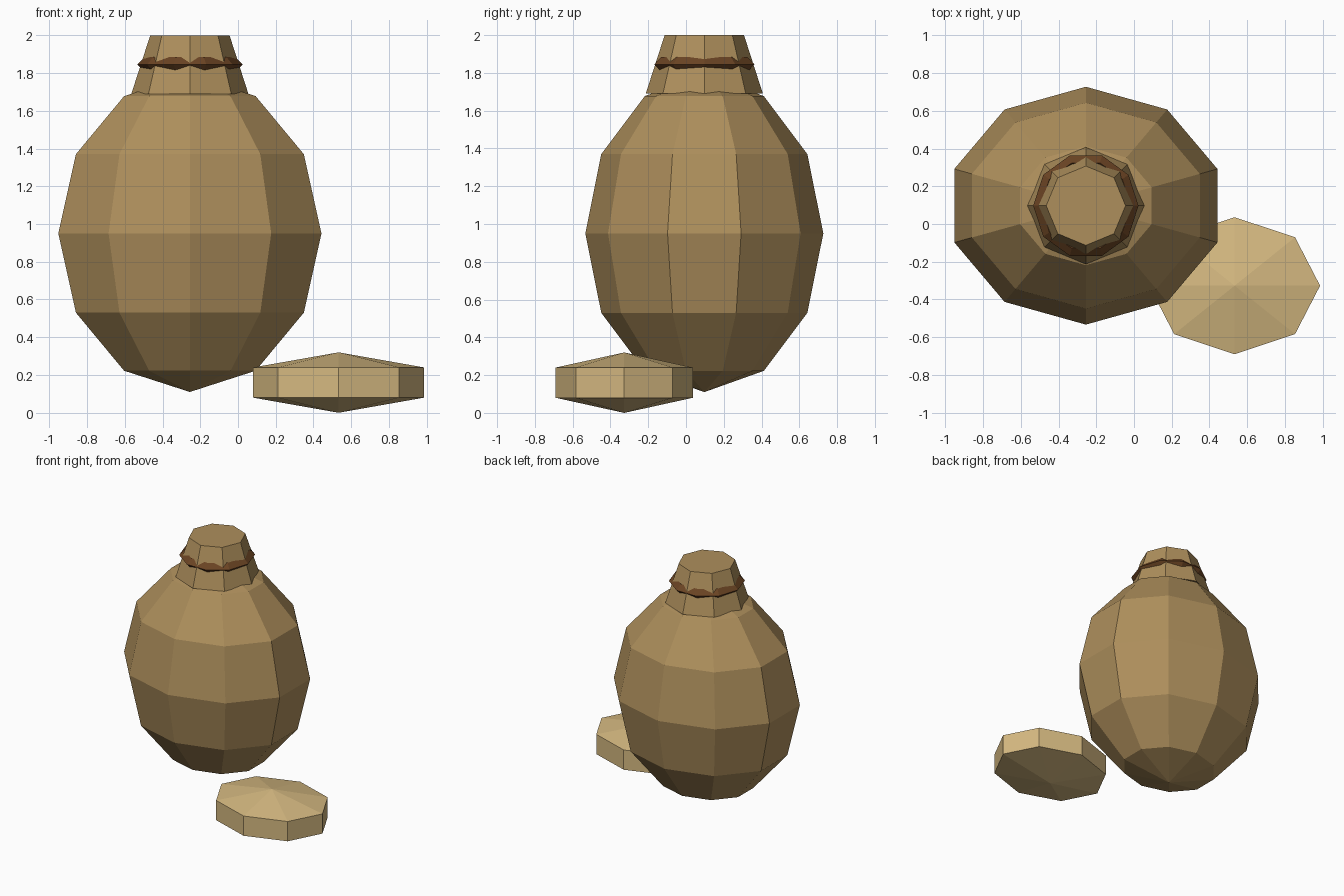
import bpy
import math

if "Cube" in bpy.data.objects:
    bpy.data.objects.remove(bpy.data.objects["Cube"])


def material(name, rgb):
    m = bpy.data.materials.new(name)
    m.diffuse_color = (*rgb, 1)
    m.use_nodes = True
    m.node_tree.nodes["Principled BSDF"].inputs["Base Color"].default_value = m.diffuse_color
    return m


burlap = material("burlap tan", (0.423, 0.275, 0.107))
rope = material("rope brown", (0.147, 0.058, 0.017))
pale = material("pale sand", (0.658, 0.479, 0.216))


def finish(name, mat, scale=(1, 1, 1), turn=0):
    """Name, colour and shape the primitive just added."""
    ob = bpy.context.object
    ob.name = name
    ob.data.materials.append(mat)
    ob.rotation_euler.z = turn
    bpy.ops.object.transform_apply(location=False, rotation=True, scale=False)
    ob.scale = scale
    bpy.ops.object.transform_apply(location=False, rotation=False, scale=True)
    bpy.ops.object.shade_flat()
    return ob


CX, CY = -0.255, 0.097

# Full sack body: ten-sided ellipsoid
bpy.ops.mesh.primitive_uv_sphere_add(segments=10, ring_count=6, radius=1,
                                     location=(CX, CY, 0.95))
finish("sack_body", burlap, (0.733, 0.63, 0.84))

# Gathered neck: eight-sided tapered collar with a flat top
bpy.ops.mesh.primitive_cone_add(vertices=8, radius1=0.31, radius2=0.21,
                                depth=0.31, location=(CX, CY, 1.845))
finish("sack_neck", burlap)

# Rope tied round the neck
bpy.ops.mesh.primitive_torus_add(major_segments=10, minor_segments=4,
                                 major_radius=0.239, minor_radius=0.04,
                                 location=(CX, CY, 1.845))
finish("neck_tie", rope)

# Small spilled heap beside the sack: squashed eight-sided ellipsoid
bpy.ops.mesh.primitive_uv_sphere_add(segments=8, ring_count=3, radius=1,
                                     location=(0.533, -0.327, 0.16))
finish("spilled_heap", pale, (0.523, 0.419, 0.16))
